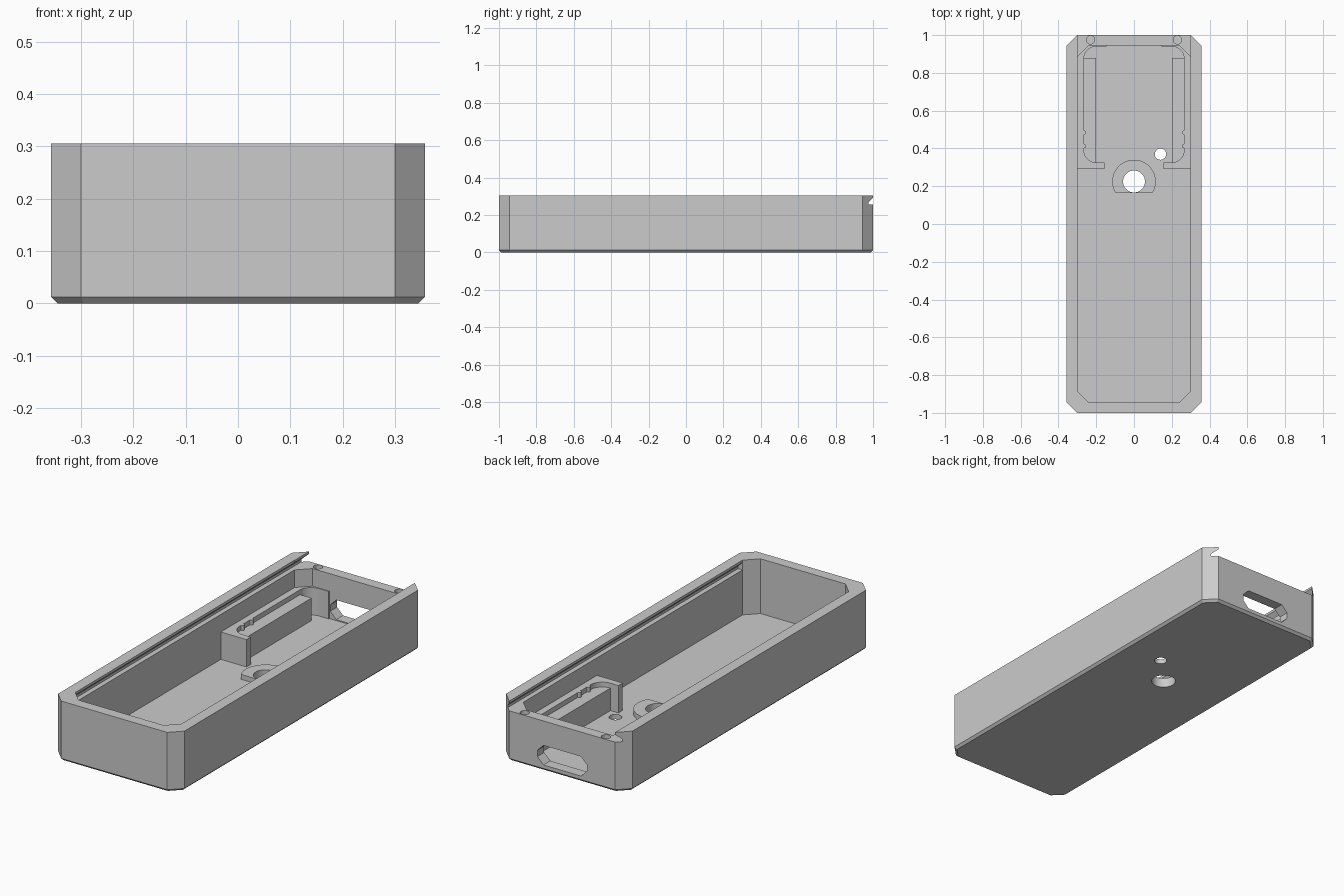
import bpy, bmesh, math

cube = bpy.data.objects.get("Cube")
if cube:
    bpy.data.objects.remove(cube, do_unlink=True)

GREY = (0.6, 0.6, 0.6, 1)
grey = bpy.data.materials.new("plain grey")
grey.use_nodes = True
grey.diffuse_color = GREY
grey.node_tree.nodes["Principled BSDF"].inputs["Base Color"].default_value = GREY

TOP, FLOOR, LID_SEAT = 0.305, 0.025, 0.255
FRAME_TOP, LEDGE_TOP = 0.165, 0.14


def octagon(hx, hy, c, cy=0):
    """Rectangle with cut corners."""
    pts = [(hx, hy - c), (hx - c, hy), (c - hx, hy), (-hx, hy - c),
           (-hx, c - hy), (c - hx, -hy), (hx - c, -hy), (hx, c - hy)]
    return [(x, y + cy) for x, y in pts]


def arc(cx, cy, r, start, end, steps=10):
    angles = [math.radians(start + (end - start) * i / steps) for i in range(steps + 1)]
    return [(cx + r * math.cos(a), cy + r * math.sin(a)) for a in angles]


def circle(cx, cy, r):
    return arc(cx, cy, r, 0, 360, 40)[:-1]


def loft(name, rings, axis="z"):
    """Solid through (outline, level) rings, stacked along z or y."""
    bm = bmesh.new()
    loops = []
    for pts, t in rings:
        loops.append([bm.verts.new((a, b, t) if axis == "z" else (a, t, b)) for a, b in pts])
    for low, high in zip(loops, loops[1:]):
        for i in range(len(low)):
            j = (i + 1) % len(low)
            bm.faces.new((low[i], low[j], high[j], high[i]))
    bm.faces.new(loops[0])
    bm.faces.new(loops[-1])
    bmesh.ops.recalc_face_normals(bm, faces=bm.faces)
    mesh = bpy.data.meshes.new(name)
    bm.to_mesh(mesh)
    bm.free()
    mesh.materials.append(grey)
    obj = bpy.data.objects.new(name, mesh)
    bpy.context.collection.objects.link(obj)
    return obj


def prism(name, pts, lo, hi, axis="z"):
    return loft(name, [(pts, lo), (pts, hi)], axis)


def activate(obj):
    bpy.ops.object.select_all(action="DESELECT")
    obj.select_set(True)
    bpy.context.view_layer.objects.active = obj


def combine(target, tool, operation="DIFFERENCE"):
    mod = target.modifiers.new("combine", "BOOLEAN")
    mod.operation, mod.solver, mod.object = operation, "EXACT", tool
    activate(target)
    bpy.ops.object.modifier_apply(modifier=mod.name)
    bpy.data.objects.remove(tool, do_unlink=True)


# Outer shell with cut corners and a chamfered underside
outline = octagon(0.357, 1, 0.057)
shell = loft("case_shell", [(octagon(0.345, 0.988, 0.05), 0), (outline, 0.012), (outline, TOP)])

# Main cavity
combine(shell, prism("cavity_cutter", octagon(0.30, 0.945, 0.06), FLOOR, 0.4))

# Undercut lid track, open at the back
half = [(0.325, LID_SEAT), (0.325, 0.268), (0.299, 0.293), (0.299, 0.4)]
track = half + [(-x, z) for x, z in reversed(half)]
combine(shell, prism("lid_track_cutter", track, -0.885, 1.1, "y"))

# Connector slot in the back wall
combine(shell, prism("slot_cutter", octagon(0.14, 0.05, 0.034, 0.08), 0.9, 1.1, "y"))

# Screw holes in the back wall
for side in (-1, 1):
    combine(shell, prism("screw_cutter", circle(0.23 * side, 0.975, 0.022), 0.2, 0.4))

# Raised ring with one flat side, then the holes through the floor
flat = math.degrees(math.asin(0.06 / 0.115))
boss = arc(0, 0.225, 0.115, -flat, 180 + flat, 36)
combine(shell, prism("floor_boss", boss, 0.015, 0.05), "UNION")
combine(shell, prism("button_cutter", circle(0, 0.225, 0.058), -0.1, 0.1))
combine(shell, prism("small_hole_cutter", circle(0.14, 0.37, 0.03), -0.1, 0.1))

# Board holder on each side: tall frame with snap bumps, and a lower ledge
frame = [(0.31, 0.29), (0.155, 0.29), (0.155, 0.325)]
frame += arc(0.20, 0.39, 0.065, -90, 0)
for y in (0.412, 0.485):
    frame += arc(0.265, y, 0.011, 270, 90, 8)
frame += arc(0.20, 0.875, 0.065, 0, 90)
frame += [(0.145, 0.94), (0.145, 0.96), (0.31, 0.96)]
ledge = [(0.20, 0.315), (0.28, 0.315), (0.28, 0.88), (0.20, 0.88)]
parts = [shell]
for side, word in ((1, "left"), (-1, "right")):
    for name, pts, height in (("frame", frame, FRAME_TOP), ("ledge", ledge, LEDGE_TOP)):
        pts = [(x * side, y) for x, y in pts]
        parts.append(prism(f"{word}_board_{name}", pts, FLOOR - 0.01, height))

for obj in parts:
    activate(obj)
    bpy.ops.object.shade_smooth_by_angle(angle=math.radians(30))
